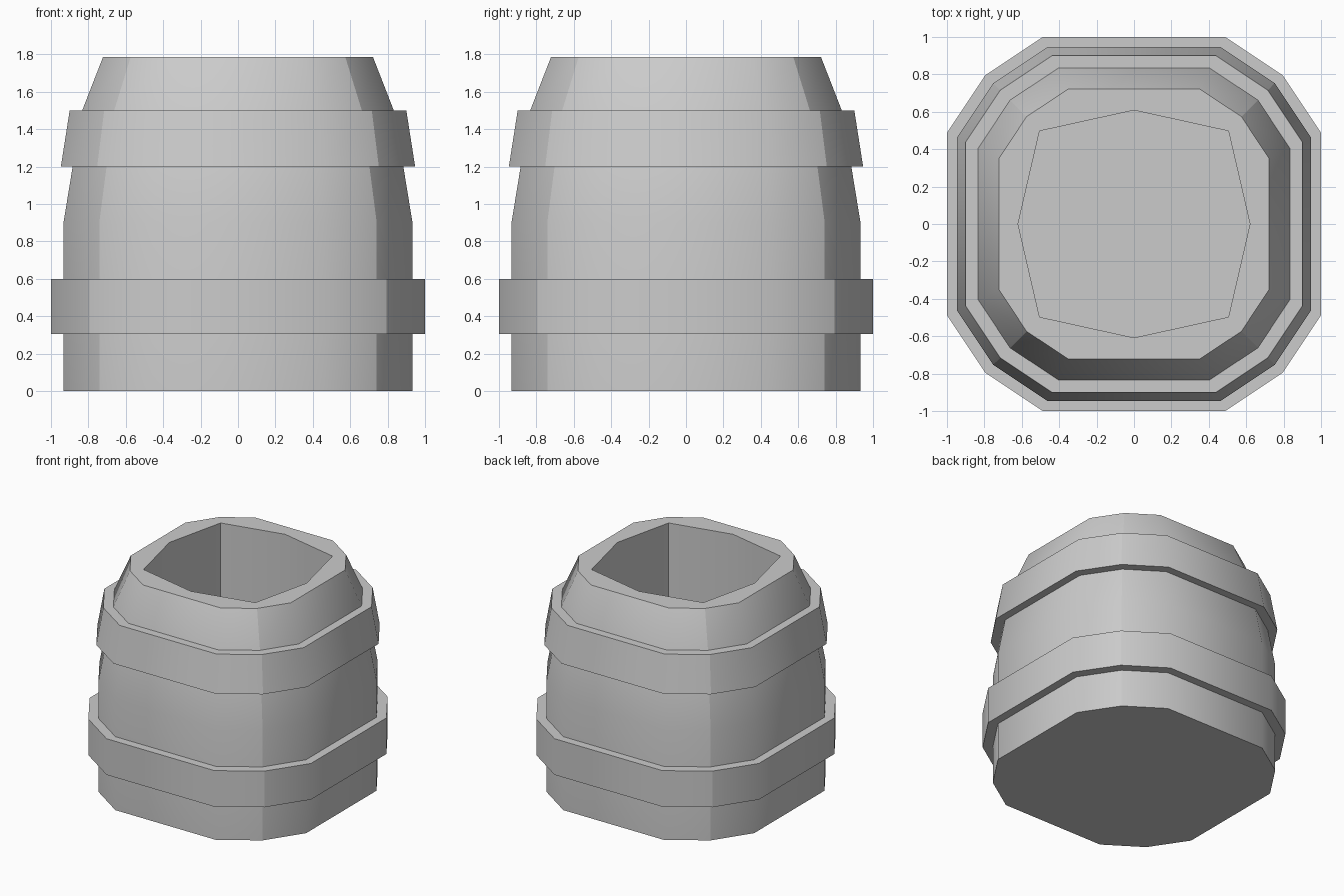
import bpy, bmesh, math

if "Cube" in bpy.data.objects:
    bpy.data.objects.remove(bpy.data.objects["Cube"])


def ring(bm, r, z):
    """Twelve-sided rounded-square loop with half width r."""
    h, d = 0.487 * r, 0.795 * r
    quarter = [(r, -h), (r, h), (d, d)]
    verts = []
    for q in range(4):
        c, s = round(math.cos(q * math.pi / 2)), round(math.sin(q * math.pi / 2))
        verts += [bm.verts.new((c * x - s * y, s * x + c * y, z)) for x, y in quarter]
    return verts


def loft(bm, a, b):
    n = len(a)
    return [bm.faces.new((a[i], a[(i + 1) % n], b[(i + 1) % n], b[i])) for i in range(n)]


def finish(bm, name):
    """Smooth shading with sharp creases, kept hard on the diagonal corners."""
    bmesh.ops.recalc_face_normals(bm, faces=bm.faces)
    for f in bm.faces:
        f.smooth = True
    for e in bm.edges:
        a, b = (v.co for v in e.verts)
        diagonal = all(abs(abs(p.x) - abs(p.y)) < 0.001 for p in (a, b))
        e.smooth = not diagonal and e.calc_face_angle(0) < math.radians(40)
    mesh = bpy.data.meshes.new(name)
    bm.to_mesh(mesh)
    bm.free()
    obj = bpy.data.objects.new(name, mesh)
    bpy.context.collection.objects.link(obj)
    return obj


def band(name, profile):
    bm = bmesh.new()
    rings = [ring(bm, r, z) for r, z in profile]
    for i in range(len(rings)):
        loft(bm, rings[i], rings[(i + 1) % len(rings)])
    return finish(bm, name)


# Barrel body: tapered shell
TOP = 1.785
bm = bmesh.new()
profile = [(0.933, 0), (0.933, 0.9), (0.884, 1.2), (0.833, 1.5), (0.722, TOP)]
rings = [ring(bm, r, z) for r, z in profile]
for a, b in zip(rings, rings[1:]):
    loft(bm, a, b)
bm.faces.new(rings[0])

# Eight-sided straight opening with a floor
hole = [(0.62, 0), (0.505, 0.497), (0, 0.608), (-0.505, 0.497),
        (-0.62, 0), (-0.505, -0.497), (0, -0.608), (0.505, -0.497)]
upper = [bm.verts.new((x, y, TOP)) for x, y in hole]
lower = [bm.verts.new((x, y, 0.3)) for x, y in hole]
loft(bm, upper, lower)
bm.faces.new(lower)

# Flat rim between the outer edge and the opening
rim = [e for e in bm.edges if e.is_boundary]
bmesh.ops.triangle_fill(bm, edges=rim, use_beauty=True)
finish(bm, "barrel_body")

# Raised bands
band("lower_band", [(0.92, 0.305), (1.0, 0.305), (1.0, 0.6), (0.92, 0.6)])
band("upper_band", [(0.87, 1.2), (0.947, 1.2), (0.9, 1.5), (0.82, 1.5)])
